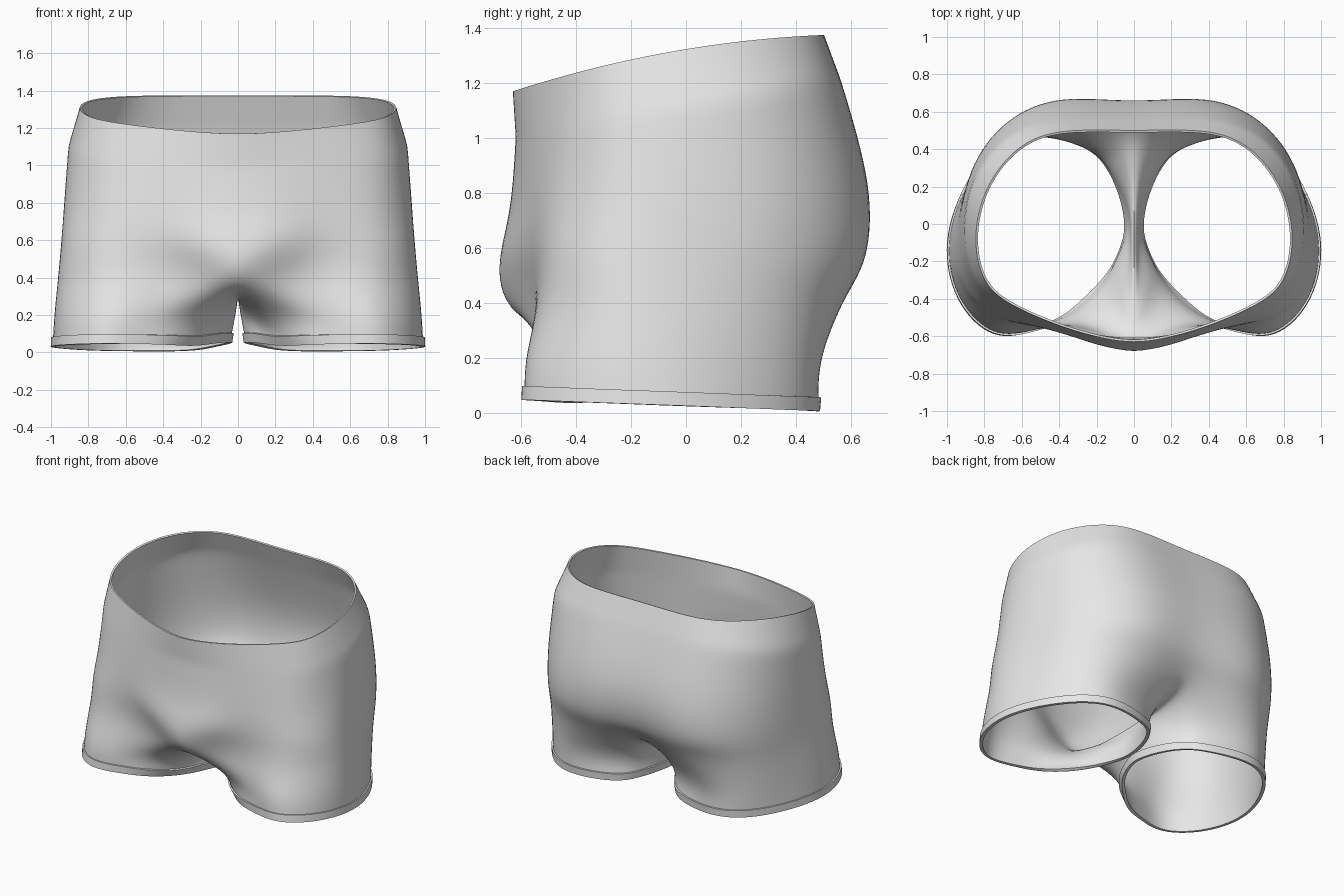
import bpy
from mathutils import Vector

if "Cube" in bpy.data.objects:
    bpy.data.objects.remove(bpy.data.objects["Cube"])

fabric = bpy.data.materials.new("grey_fabric")
fabric.diffuse_color = (0.8, 0.8, 0.8, 1)
fabric.use_nodes = True
fabric.node_tree.nodes["Principled BSDF"].inputs["Base Color"].default_value = fabric.diffuse_color

# Half outlines (x, y) from the front centre round the side to the back centre
WAIST = [(0, -.63), (.2, -.602), (.42, -.535), (.68, -.415), (.81, -.27),
         (.845, -.05), (.78, .2), (.62, .4), (.38, .495), (0, .5)]
BAND = [(0, -.62), (.22, -.6), (.46, -.54), (.72, -.43), (.86, -.27),
        (.905, -.05), (.86, .22), (.69, .45), (.4, .56), (0, .56)]
HIP = [(0, -.64), (.22, -.62), (.46, -.56), (.72, -.47), (.88, -.3),
       (.93, -.07), (.87, .27), (.68, .53), (.38, .655), (0, .655)]
SEAT = [(0, -.672), (.2, -.645), (.43, -.565), (.72, -.5), (.9, -.33),
        (.945, -.08), (.87, .28), (.67, .54), (.38, .652), (0, .63)]
CROTCH = [(0, -.635), (.17, -.6), (.4, -.545), (.7, -.53), (.91, -.35),
          (.96, -.09), (.87, .26), (.67, .5), (.36, .58), (0, .52)]
# Seam under the crotch (y, z), back to front
SEAM = [(.36, .335), (.15, .29), (-.1, .28), (-.35, .285), (-.52, .315)]
# Closed leg outlines: same columns as above, then the inner thigh
LEG = [(.14, -.42), (.3, -.51), (.5, -.56), (.73, -.565), (.925, -.38),
       (.978, -.1), (.885, .22), (.71, .44), (.47, .495), (.2, .41),
       (.1, .3), (.04, .16), (.012, 0), (.035, -.14), (.08, -.28)]
HEM = [(.24, -.38), (.38, -.5), (.55, -.565), (.75, -.578), (.93, -.4),
       (.99, -.1), (.895, .2), (.735, .405), (.53, .478), (.28, .425),
       (.15, .32), (.075, .17), (.04, 0), (.065, -.13), (.13, -.26)]


def row(outline, height):
    return [Vector((x, y, height(x, y))) for x, y in outline]


torso = [row(WAIST, lambda x, y: 1.323 + .165 * y - .125 * y * y),
         row(BAND, lambda x, y: 1.105 + .17 * y),
         row(HIP, lambda x, y: .79 + .06 * y),
         row(SEAT, lambda x, y: .57),
         row(CROTCH, lambda x, y: .4 + .03 * y)]
leg = row(LEG, lambda x, y: .21)
hem = row(HEM, lambda x, y: .025 - .037 * y + .035 * max(0, 1 - x / .25))
hem_top = [b.lerp(a, .25) for a, b in zip(leg, hem)]
for a, b in zip(hem_top, hem):
    a.z = b.z + .05
leg_top = torso[-1] + [Vector((0, y, z)) for y, z in SEAM]


def strips(rows, closed):
    """Quads between neighbouring rows."""
    quads = []
    for a, b in zip(rows, rows[1:]):
        n = len(a)
        for i in range(n if closed else n - 1):
            j = (i + 1) % n
            quads.append((a[i], b[i], b[j], a[j]))
    return quads


def build(name, quads, thickness, offset, creased=()):
    """Mirrored smooth shell whose surface passes through the given points."""
    index, verts, faces = {}, [], []

    def vid(p):
        key = tuple(round(c, 5) + 0.0 for c in p)
        if key not in index:
            index[key] = len(verts)
            verts.append(Vector(p))
        return index[key]

    def flip(p):
        return (-p.x, p.y, p.z)

    for q in quads:
        faces.append([vid(p) for p in q])
        faces.append([vid(flip(p)) for p in reversed(q)])
    sharp = {vid(p) for p in creased} | {vid(flip(p)) for p in creased}

    mesh = bpy.data.meshes.new(name)
    mesh.from_pydata(verts, [], faces)
    mesh.materials.append(fabric)
    if sharp:
        crease = mesh.attributes.new("crease_edge", 'FLOAT', 'EDGE')
        for e in mesh.edges:
            if set(e.vertices) <= sharp:
                crease.data[e.index].value = .5
    obj = bpy.data.objects.new(name, mesh)
    bpy.context.collection.objects.link(obj)
    sub = obj.modifiers.new("smooth", 'SUBSURF')
    sub.levels = sub.render_levels = 3

    # Push the cage outwards until the smooth surface meets the points
    for _ in range(4):
        bpy.context.view_layer.update()
        shape = obj.evaluated_get(bpy.context.evaluated_depsgraph_get()).data
        moves = [p - shape.vertices[i].co for i, p in enumerate(verts)]
        for v, move in zip(mesh.vertices, moves):
            v.co += move * .9
        mesh.update()

    shell = obj.modifiers.new("cloth", 'SOLIDIFY')
    shell.thickness, shell.offset = thickness, offset
    bpy.ops.object.select_all(action='DESELECT')
    obj.select_set(True)
    bpy.context.view_layer.objects.active = obj
    for m in ("smooth", "cloth"):
        bpy.ops.object.modifier_apply(modifier=m)
    bpy.ops.object.shade_smooth_by_angle(angle=.7)
    return obj


# Shorts body: torso tube splitting into two legs
build("shorts_body",
      strips(torso, False) + strips([leg_top, leg, hem_top, hem], True),
      .012, -1, torso[1])
# Raised hems round both leg openings
build("leg_hems", strips([hem_top, hem], True), .01, 1)
